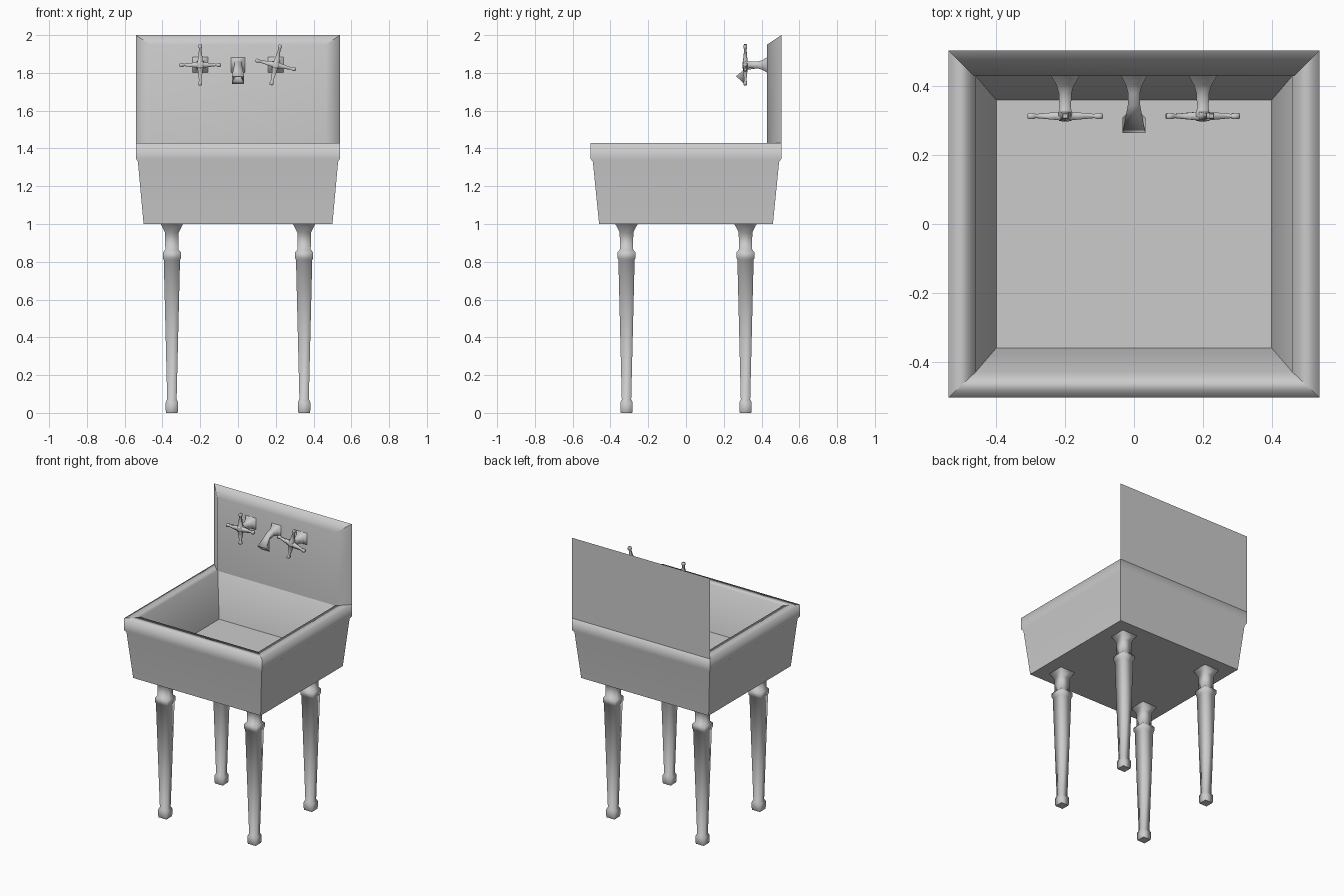
import bpy, bmesh
from math import radians
from mathutils import Vector, Matrix

if "Cube" in bpy.data.objects:
    bpy.data.objects.remove(bpy.data.objects["Cube"])


def loft(name, rings, cap_start=True, cap_end=True, sharp_corners=False, weighted=False):
    """Skin a list of four-point rings; sides are smooth, caps are sharp."""
    bm = bmesh.new()
    rows = [[bm.verts.new(p) for p in ring] for ring in rings]
    for a, b in zip(rows, rows[1:]):
        for i in range(4):
            j = (i + 1) % 4
            bm.faces.new((a[i], a[j], b[j], b[i]))
    for row, cap in ((rows[0], cap_start), (rows[-1], cap_end)):
        if cap:
            face = bm.faces.new(row)
            for e in face.edges:
                e.smooth = False
    if sharp_corners:
        for a, b in zip(rows, rows[1:]):
            for i in range(4):
                bm.edges.get((a[i], b[i])).smooth = False
    for f in bm.faces:
        f.smooth = True
    bmesh.ops.recalc_face_normals(bm, faces=bm.faces)
    me = bpy.data.meshes.new(name)
    bm.to_mesh(me)
    bm.free()
    ob = bpy.data.objects.new(name, me)
    bpy.context.collection.objects.link(ob)
    if weighted:
        mod = ob.modifiers.new("weighted", 'WEIGHTED_NORMAL')
        mod.keep_sharp = True
    return ob


def ring(c, u, v):
    c, u, v = Vector(c), Vector(u), Vector(v)
    return [c - u - v, c + u - v, c + u + v, c - u + v]


# Basin: outside wall, thick rim, inside wall and floor
basin_profile = [(.50, .46, 1.0), (.53, .493, 1.33), (.54, .505, 1.345),
                 (.54, .505, 1.43), (.46, .43, 1.43), (.40, .36, 1.13)]
loft("basin", [ring((0, 0, z), (x, 0, 0), (0, y, 0)) for x, y, z in basin_profile],
     sharp_corners=True, weighted=True)

# Backsplash: slab chamfered at the top and sides, standing on the back rim
bm = bmesh.new()
f = [bm.verts.new(p) for p in ((-.465, .43, 1.43), (.465, .43, 1.43), (.465, .43, 1.95), (-.465, .43, 1.95))]
b = [bm.verts.new(p) for p in ((-.54, .505, 1.43), (.54, .505, 1.43), (.54, .505, 2), (-.54, .505, 2))]
bm.faces.new(f)
back = bm.faces.new(b[::-1])
for i in (1, 2, 3):
    j = (i + 1) % 4
    bm.faces.new((f[i], b[i], b[j], f[j]))
for e in back.edges:
    e.smooth = False
for i in (2, 3):
    bm.edges.get((f[i], b[i])).smooth = False
for face in bm.faces:
    face.smooth = True
bmesh.ops.recalc_face_normals(bm, faces=bm.faces)
me = bpy.data.meshes.new("backsplash")
bm.to_mesh(me)
bm.free()
slab = bpy.data.objects.new("backsplash", me)
bpy.context.collection.objects.link(slab)
slab.modifiers.new("weighted", 'WEIGHTED_NORMAL').keep_sharp = True

# Four square tapered legs
leg_profile = [(0, .030), (.015, .033), (.055, .033), (.072, .025), (.81, .043), (.82, .048),
               (.85, .048), (.865, .035), (.955, .036), (1.0, .059)]
for yn, y in (("front", -.315), ("back", .315)):
    for xn, x in (("left", -.35), ("right", .35)):
        loft(f"{yn}_{xn}_leg", [ring((x, y, z), (r, 0, 0), (0, r, 0)) for z, r in leg_profile])

# Spout: square tube bending down, with a flared hollow mouth
spout = [((0, .432, 1.842), .038, (0, 0, .042)), ((0, .405, 1.842), .024, (0, 0, .025)),
         ((0, .38, 1.842), .017, (0, 0, .018)), ((0, .335, 1.833), .018, (0, .010, .016)),
         ((0, .287, 1.762), .033, (0, -.022, .020)), ((0, .289, 1.765), .022, (0, -.013, .012)),
         ((0, .305, 1.787), .016, (0, -.010, .009))]
loft("spout", [ring(c, (w, 0, 0), v) for c, w, v in spout])

# Cross handles: flared stem plus four tapered arms
stem = [(.432, .042), (.405, .026), (.38, .018), (.335, .017), (.322, .020), (.305, .018), (.298, .010)]
arm = [(0, .018, .014), (.03, .013, .011), (.085, .006, .006), (.093, .010, .009),
       (.105, .010, .009), (.11, .006, .006)]
for side, x, turn in (("left", -.2, 0), ("right", .2, 13)):
    centre = Vector((x, 0, 1.842))
    loft(f"{side}_tap_stem", [ring(centre + Vector((0, y, 0)), (r, 0, 0), (0, 0, r)) for y, r in stem])
    for k in range(4):
        rot = Matrix.Rotation(radians(turn + 90 * k), 3, 'Y')
        loft(f"{side}_tap_arm_{k + 1}",
             [ring(centre + Vector((0, .314, 0)) + rot @ Vector((0, 0, d)),
                   rot @ Vector((w, 0, 0)), (0, t, 0)) for d, w, t in arm])
